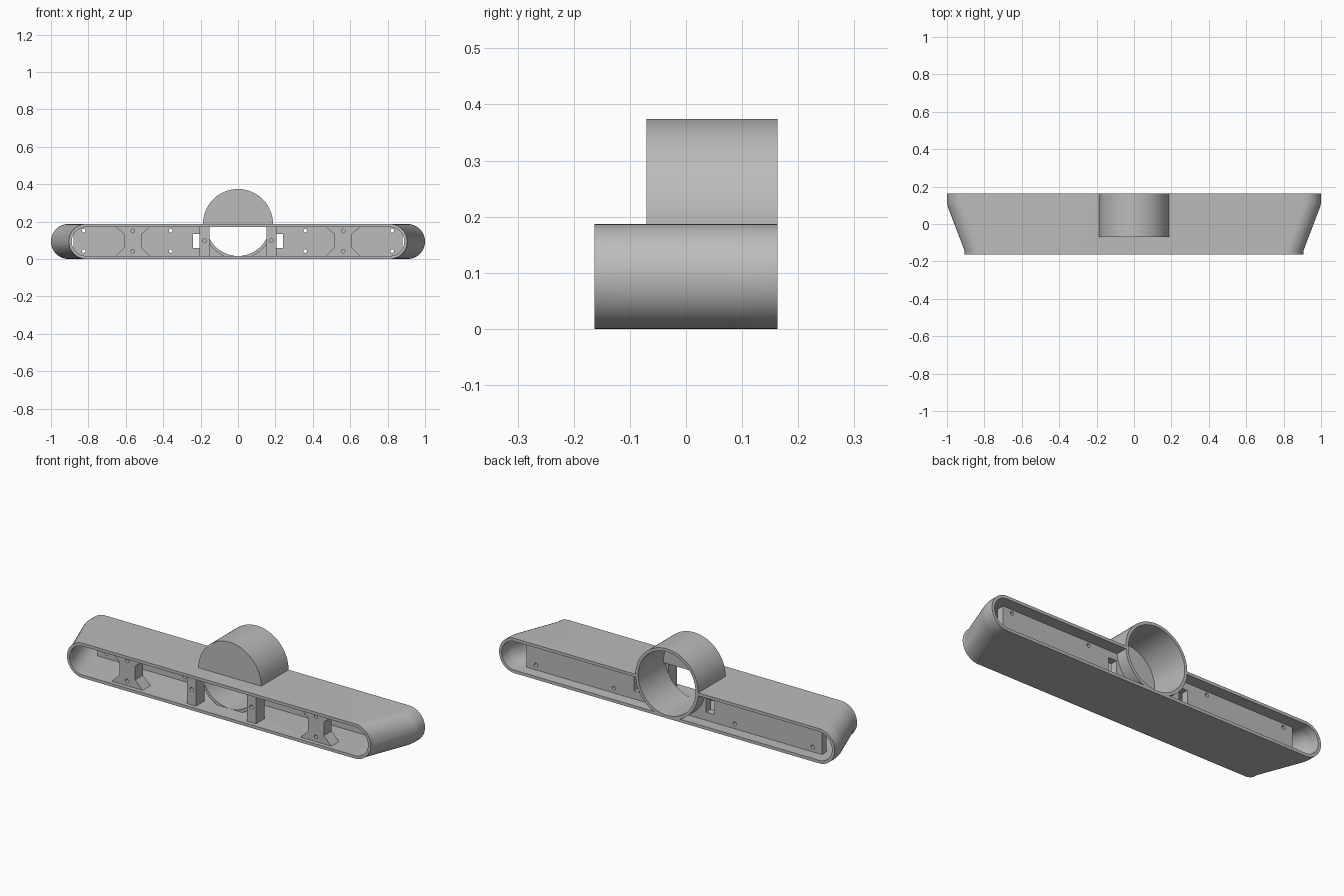
import bpy, bmesh, math

if "Cube" in bpy.data.objects:
    bpy.data.objects.remove(bpy.data.objects["Cube"])

H, WALL, R, RIN = 0.187, 0.016, 0.187, 0.171   # shell height, wall, tube radii
MID = H / 2
BACK, FRONT = 0.163, -0.163
TUBE_FRONT = -0.07

grey = bpy.data.materials.new("plain_grey")
grey.diffuse_color = (0.5, 0.5, 0.5, 1)
grey.use_nodes = True
grey.node_tree.nodes["Principled BSDF"].inputs["Base Color"].default_value = grey.diffuse_color


def make(name, bm):
    bmesh.ops.recalc_face_normals(bm, faces=bm.faces)
    me = bpy.data.meshes.new(name)
    bm.to_mesh(me)
    bm.free()
    ob = bpy.data.objects.new(name, me)
    bpy.context.collection.objects.link(ob)
    me.materials.append(grey)
    return ob


def activate(ob):
    bpy.ops.object.select_all(action='DESELECT')
    ob.select_set(True)
    bpy.context.view_layer.objects.active = ob


def smooth(ob):
    activate(ob)
    bpy.ops.object.shade_smooth_by_angle(angle=math.radians(20))


def loft(bm, loops, closed=False):
    """Skin loops of points; a closed loft joins the last loop to the first."""
    vs = [[bm.verts.new(p) for p in loop] for loop in loops]
    n = len(vs[0])
    pairs = list(zip(vs, vs[1:])) + ([(vs[-1], vs[0])] if closed else [])
    for a, b in pairs:
        for i in range(n):
            j = (i + 1) % n
            bm.faces.new((a[i], a[j], b[j], b[i]))
    if not closed:
        bm.faces.new(vs[0])
        bm.faces.new(vs[-1])


def prism(bm, outline, y0, y1):
    loft(bm, [[(x, y, z) for x, z in outline] for y in (y0, y1)])


def rect(x0, x1, z0, z1):
    return [(x0, z0), (x1, z0), (x1, z1), (x0, z1)]


def circle(x, z, r, n):
    return [(x + r * math.cos(2 * math.pi * i / n),
             z + r * math.sin(2 * math.pi * i / n)) for i in range(n)]


def cut(ob, *outlines, y0, y1):
    """Cut straight holes along y, one for each outline."""
    bm = bmesh.new()
    for o in outlines:
        prism(bm, o, y0, y1)
    cutter = make("cutter", bm)
    cutter.hide_render = True
    activate(ob)
    mod = ob.modifiers.new("cut", 'BOOLEAN')
    mod.operation, mod.solver, mod.object = 'DIFFERENCE', 'EXACT', cutter
    bpy.ops.object.modifier_apply(modifier=mod.name)
    bpy.data.objects.remove(cutter)


def stadium(half_width, y, inset, n=24):
    r, c = MID - inset, half_width - MID
    pts = []
    for side, start in ((1, -math.pi / 2), (-1, math.pi / 2)):
        for i in range(n + 1):
            a = start + math.pi * i / n
            pts.append((side * c + r * math.cos(a), y, MID + r * math.sin(a)))
    return pts


# Hollow tapered shell, open at the front and back
stations = [(0.905, FRONT), (0.905, -0.145), (0.995, 0.09), (1.0, 0.115), (1.0, BACK)]
bm = bmesh.new()
loft(bm, [stadium(w, y, 0) for w, y in stations]
     + [stadium(w, y, WALL) for w, y in reversed(stations)], closed=True)
shell = make("shell", bm)
bore = circle(0, H, 0.179, 96)
cut(shell, bore, y0=TUBE_FRONT + 0.004, y1=0.3)
smooth(shell)

# Round tube through the middle
bm = bmesh.new()
loft(bm, [[(x, y, z) for x, z in circle(0, H, r, 96)] for r, y in
          ((R, TUBE_FRONT), (R, BACK), (RIN, BACK), (RIN, TUBE_FRONT))], closed=True)
smooth(make("tube", bm))

# Front cap closing the upper part of the tube
bm = bmesh.new()
a0 = -math.asin(WALL / 0.18)
prism(bm, [(0.18 * math.cos(a0 + (math.pi - 2 * a0) * i / 48),
            H + 0.18 * math.sin(a0 + (math.pi - 2 * a0) * i / 48)) for i in range(49)],
      TUBE_FRONT, TUBE_FRONT + WALL)
make("tube_cap", bm)

LOW, TOP = WALL - 0.003, H - WALL + 0.003
for s, side in ((-1, "left"), (1, "right")):
    # Rear mounting panel with a notch by the tube and four screw holes
    bm = bmesh.new()
    prism(bm, rect(s * 0.08, s * 0.88, LOW, TOP), 0.06, 0.10)
    panel = make(side + "_panel", bm)
    holes = [circle(s * x, z, 0.01, 16) for x in (0.36, 0.825) for z in (0.042, 0.152)]
    cut(panel, *holes, rect(s * 0.19, s * 0.24, 0.06, 0.133), y0=0, y1=0.2)
    cut(panel, bore, y0=0, y1=0.2)
    smooth(panel)

    # Front post beside the tube
    bm = bmesh.new()
    prism(bm, rect(s * 0.152, s * 0.205, LOW, TOP), -0.14, TUBE_FRONT + 0.002)
    post = make(side + "_post", bm)
    cut(post, circle(s * 0.178, 0.098, 0.011, 16), y0=-0.2, y1=-0.09)
    smooth(post)

    # Waisted front bracket with two screw holes
    half = [(0.095, LOW), (0.047, 0.06), (0.047, 0.133), (0.095, TOP)]
    outline = [(s * 0.562 + x, z) for x, z in half] + \
              [(s * 0.562 - x, z) for x, z in reversed(half)]
    bm = bmesh.new()
    prism(bm, outline, -0.14, -0.073)
    bracket = make(side + "_bracket", bm)
    cut(bracket, *[circle(s * 0.562, z, 0.01, 16) for z in (0.042, 0.15)],
        y0=-0.2, y1=-0.09)
    smooth(bracket)
